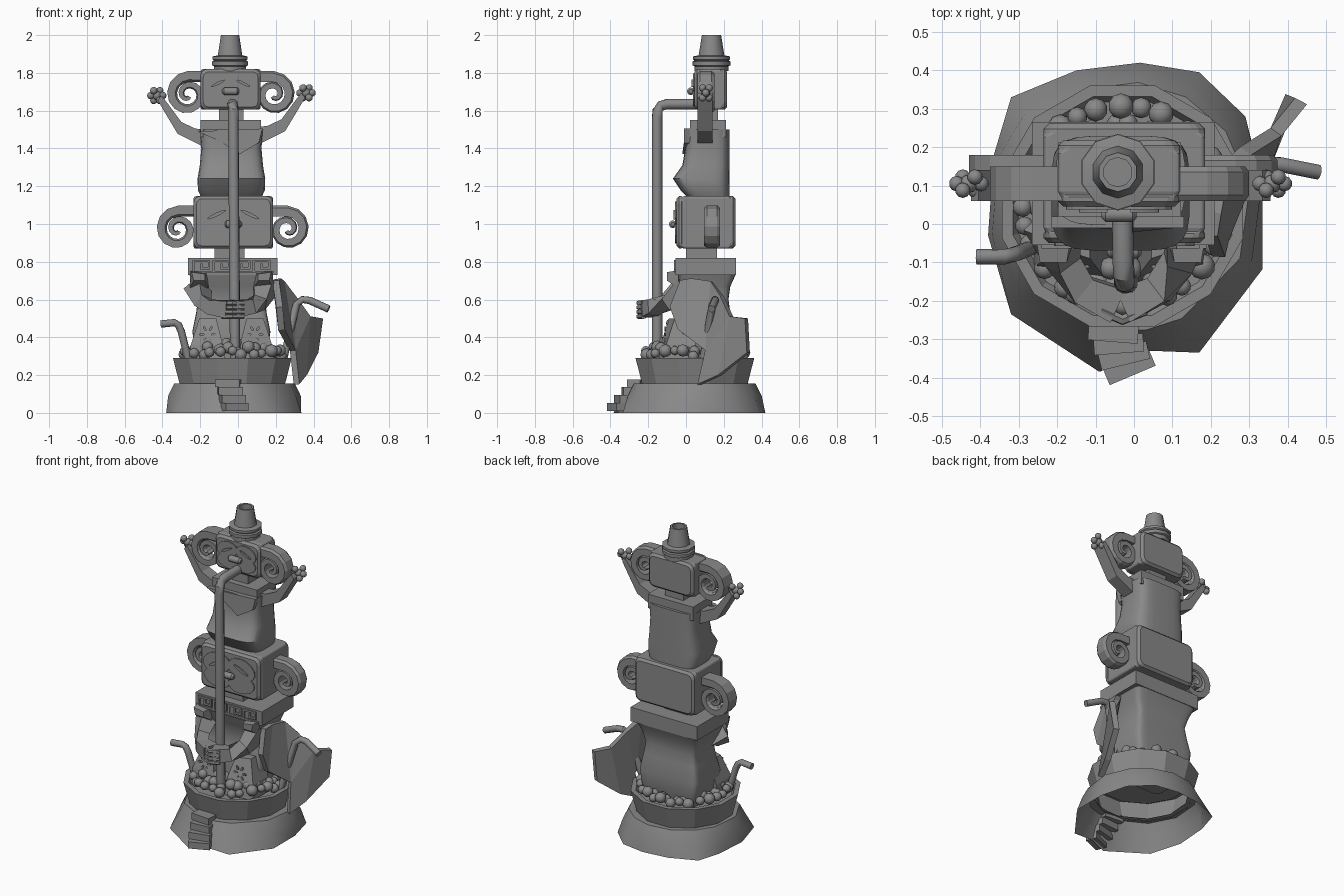
import bpy, bmesh, math, random
from math import sin, cos, pi
from mathutils import Vector

random.seed(4)
if "Cube" in bpy.data.objects:
    bpy.data.objects.remove(bpy.data.objects["Cube"])

stone = bpy.data.materials.new("stone grey")
stone.use_nodes = True
GREY = (0.25, 0.25, 0.25, 1)
stone.diffuse_color = GREY
stone.node_tree.nodes["Principled BSDF"].inputs["Base Color"].default_value = GREY

AX = -0.035  # main vertical axis of the figures


def finish(name, bm, smooth=None):
    bmesh.ops.recalc_face_normals(bm, faces=bm.faces)
    me = bpy.data.meshes.new(name)
    bm.to_mesh(me)
    bm.free()
    me.materials.append(stone)
    ob = bpy.data.objects.new(name, me)
    bpy.context.collection.objects.link(ob)
    if smooth:
        bpy.ops.object.select_all(action='DESELECT')
        ob.select_set(True)
        bpy.context.view_layer.objects.active = ob
        bpy.ops.object.shade_smooth_by_angle(angle=math.radians(smooth))
    return ob


def loft(name, rings, caps=(True, True), smooth=None):
    bm = bmesh.new()
    vs = [[bm.verts.new(p) for p in r] for r in rings]
    n = len(vs[0])
    for a, b in zip(vs, vs[1:]):
        for i in range(n):
            bm.faces.new((a[i], a[(i + 1) % n], b[(i + 1) % n], b[i]))
    for on, ring in zip(caps, (vs[0], vs[-1])):
        if on:
            bm.faces.new(ring)
    return finish(name, bm, smooth)


def box(name, x0, x1, y0, y1, z0, z1, turn=0):
    ring = [(x0, y0), (x1, y0), (x1, y1), (x0, y1)]
    cx, cy = (x0 + x1) / 2, (y0 + y1) / 2
    return loft(name, [[(cx + (x - cx) * cos(turn) - (y - cy) * sin(turn),
                         cy + (x - cx) * sin(turn) + (y - cy) * cos(turn), z) for x, y in ring] for z in (z0, z1)])


def circle(cx, cy, r, z, n, phase=0.0):
    return [(cx + r * cos(2 * pi * i / n + phase), cy + r * sin(2 * pi * i / n + phase), z) for i in range(n)]


def oval(z, x0, x1, y0, y1, p, n=24):
    # squarish oval ring
    f = lambda v: math.copysign(abs(v) ** p, v)
    return [((x0 + x1) / 2 + (x1 - x0) / 2 * f(cos(2 * pi * (i + 0.5) / n)),
             (y0 + y1) / 2 + (y1 - y0) / 2 * f(sin(2 * pi * (i + 0.5) / n)), z) for i in range(n)]


def round_rect(x0, x1, z0, z1, r, y):
    pts = []
    for cx, cz, a0 in ((x1 - r, z1 - r, 0), (x0 + r, z1 - r, 90), (x0 + r, z0 + r, 180), (x1 - r, z0 + r, 270)):
        for a in (0, 30, 60, 90):
            t = math.radians(a0 + a)
            pts.append((cx + r * cos(t), y, cz + r * sin(t)))
    return pts


def pipe(name, pts, radii, sides=10):
    # round or square bar swept along a path
    pts = [Vector(p) for p in pts]
    rr = radii if isinstance(radii, tuple) else (radii,) * len(pts)
    rings = []
    for i, p in enumerate(pts):
        d = (pts[min(i + 1, len(pts) - 1)] - pts[max(i - 1, 0)]).normalized()
        ref = Vector((0.3, 1, 0.1)) if abs(d.y) < 0.8 else Vector((1, 0, 0))
        u = d.cross(ref).normalized()
        v = d.cross(u)
        rings.append([p + rr[i] * (u * cos(2 * pi * k / sides + pi / 4) + v * sin(2 * pi * k / sides + pi / 4))
                      for k in range(sides)])
    return loft(name, rings, smooth=40 if sides > 6 else None)


def balls(name, spots):
    bm = bmesh.new()
    for p, r in spots:
        s = bmesh.ops.create_icosphere(bm, subdivisions=2, radius=r)
        bmesh.ops.translate(bm, verts=s["verts"], vec=p)
    return finish(name, bm, 40)


def plate(name, x, y, z, rx, rz, tilt, depth=0.008):
    # flat oval plate facing the front
    angles = [2 * pi * i / 14 for i in range(14)]
    return loft(name, [[(x + rx * cos(a) * cos(tilt) - rz * sin(a) * sin(tilt), yy,
                         z + rx * cos(a) * sin(tilt) + rz * sin(a) * cos(tilt)) for a in angles]
                       for yy in (y, y - depth)])


# Rocky hollow base with an uneven foot
foot = [(0.016, 0.42), (0.17, 0.395), (0.29, 0.28), (0.335, 0.1), (0.335, -0.117), (0.17, -0.335), (0.04, -0.33),
        (-0.09, -0.385), (-0.32, -0.235), (-0.38, -0.03), (-0.365, 0.18), (-0.32, 0.33), (-0.15, 0.4)]
rings = [[(x, y, 0) for x, y in foot]]
for r, z in ((0.335, 0.09), (0.325, 0.155), (0.27, 0.155)):
    ring = []
    for x, y in foot:
        d = Vector((x + 0.02, y - 0.045, 0))
        d = d.normalized() * r + (d * 0.06 if z < 0.1 else Vector())
        ring.append((d.x - 0.02, d.y + 0.045, z))
    rings.append(ring)
loft("rock_base", rings, (False, False), smooth=45)

# Tub wall with a thick rim and inner floor
tub = ((0.288, 0.15), (0.325, 0.29), (0.295, 0.29), (0.28, 0.265))
loft("tub", [circle(-0.03, 0.047, r, z, 12, 0.26) for r, z in tub], (False, True))

# Twisting front steps
for i in range(4):
    x, y, z = -0.015 - 0.012 * i, -0.367 + 0.03 * i, 0.01 + 0.042 * i
    box("step_%d" % (i + 1), x - 0.067, x + 0.063, y - 0.03, y + 0.04, z, z + 0.042, 0.4 - 0.16 * i)

# Ball filling, piled higher towards the front
spots = []
for ring_r, count in ((0.26, 28), (0.215, 26), (0.165, 18)):
    for i in range(count):
        a = 2 * pi * i / count + random.uniform(-0.06, 0.06)
        x, y = -0.03 + ring_r * cos(a), 0.047 + ring_r * sin(a)
        lift = 0.45 * (0.27 - ring_r) if y < 0 else 0
        spots.append(((x, y, 0.297 + lift + random.uniform(0, 0.03)), random.uniform(0.024, 0.035)))
balls("tub_balls", spots)

# Lower seated figure
loft("lower_torso", [oval(z, AX - w, AX + w, f, b, 0.2) for z, w, f, b in (
    (0.26, 0.17, -0.03, 0.225), (0.34, 0.195, -0.03, 0.245), (0.43, 0.207, -0.03, 0.25), (0.53, 0.187, -0.01, 0.235),
    (0.6, 0.178, 0.0, 0.225), (0.67, 0.2, -0.03, 0.235), (0.73, 0.222, -0.05, 0.262))], smooth=35)
box("lower_collar", -0.265, 0.209, -0.055, 0.265, 0.73, 0.82)
box("lower_neck", -0.125, 0.035, 0.0, 0.165, 0.81, 0.88)

# Key pattern bars on the collar
cell = [(0, 0), (0, 1), (0.82, 1), (0.82, 0.35), (0.42, 0.35), (0.42, 0.65)]
for k in range(4):
    x0, t = -0.235 + k * 0.106, 0.006
    P = [(x0 + u * 0.1, 0.746 + v * 0.058) for u, v in cell]
    P = [(x0 + 0.1, P[0][1])] + P
    for j, ((ax, az), (bx, bz)) in enumerate(zip(P, P[1:])):
        box("key_pattern_%d_%d" % (k, j), min(ax, bx) - t, max(ax, bx) + t, -0.064, -0.054,
            min(az, bz) - t, max(az, bz) + t)

for s, side in ((-1, "right"), (1, "left")):
    # Draped leg with a flower sprig
    leg = []
    for z, a, b, f in ((0.27, 0.03, 0.225, -0.15), (0.36, 0.045, 0.215, -0.135), (0.5, 0.08, 0.17, -0.09)):
        leg.append([(AX + s * a, f, z), (AX + s * b, f + 0.03, z), (AX + s * b, 0.05, z), (AX + s * a, 0.05, z)])
    loft(side + "_draped_leg", leg)
    for i in range(6):
        a = pi * i / 3
        plate("%s_petal_%d" % (side, i), AX + s * 0.125 + 0.032 * cos(a), -0.107, 0.415 + 0.036 * sin(a),
              0.014, 0.007, a)
    # Arm reaching to the pipe, with sleeve
    pipe(side + "_lower_arm", [(AX + s * 0.18, 0.0, 0.665), (AX + s * 0.15, -0.1, 0.585), (AX + s * 0.1, -0.17, 0.56),
                               (AX + s * 0.01, -0.21, 0.55)], (0.075, 0.05, 0.053, 0.065), 4)
    loft(side + "_sleeve", [[(AX + s * a, -0.04, z) for a, z in ((0.22, 0.755), (0.13, 0.74), (0.12, 0.66), (0.22, 0.66))],
                            [(AX + s * a, -0.1, z) for a, z in ((0.21, 0.745), (0.14, 0.735), (0.14, 0.7), (0.2, 0.7))]])
for i in range(4):
    z = 0.51 + i * 0.024
    pipe("finger_%d" % i, [(-0.085, -0.225, z), (-0.03, -0.25, z), (0.03, -0.225, z)], 0.014, 6)


def head(name, x0, x1, y0, y1, z0, z1):
    # rounded front and back slabs around a square core
    e = 0.014
    loft(name, [round_rect(x0 + i, x1 - i, z0 + i, z1 - i, r, y) for i, r, y in (
        (e, 0.03, y0), (0, 0.035, y0 + e), (0, 0.03, y0 + 0.025), (e / 4, 0.015, y0 + 0.03),
        (0, 0.012, y0 + 0.04), (0, 0.012, y1 - 0.035), (0, 0.03, y1 - 0.025), (0, 0.035, y1 - e), (e, 0.03, y1))])
    cx, cz, w, h = (x0 + x1) / 2, (z0 + z1) / 2, x1 - x0, z1 - z0
    for s, side in ((-1, "right"), (1, "left")):
        x = cx + s * w * 0.21
        plate("%s_%s_eye_mask" % (name, side), x, y0 + 0.002, cz + h * 0.15, w * 0.23, h * 0.24, -s * 0.2, 0.009)
        plate("%s_%s_eye_slit" % (name, side), x, y0 - 0.006, cz + h * 0.15, w * 0.13, h * 0.035, -s * 0.45, 0.009)
        plate("%s_%s_cheek" % (name, side), x, y0 + 0.002, cz - h * 0.2, w * 0.22, h * 0.2, s * 0.15, 0.009)
    pipe(name + "_mouth", [(cx + dx, y0 - 0.02, cz - 0.01) for dx in (-0.045, -0.035, 0.035, 0.045)],
         (0.01, 0.02, 0.02, 0.01))


def ear(name, s, attach, cx, cz, y0, y1):
    # thick curled ribbon spiralling outward from the head side
    n, reach = 22, 0.096
    path = [(attach, cz + reach, 0.029)]
    for i in range(n):
        t = i / n
        a, r = pi / 2 + t * 3.3 * pi, reach * (1 - t) ** 0.7
        path.append((cx - s * r * cos(a), cz + r * sin(a), 0.029 - 0.019 * t))
    rings = []
    for i, (x, z, h) in enumerate(path):
        a, b = path[max(i - 1, 0)], path[min(i + 1, n)]
        d = Vector((b[0] - a[0], b[1] - a[1])).normalized() * h
        rings.append([(x - d.y * k, y, z + d.x * k) for k, y in
                      ((0.6, y0), (1, y0 + 0.015), (1, y1 - 0.015), (0.6, y1), (-1, y1), (-1, y0))])
    loft(name, rings)


head("lower_head", -0.235, 0.185, -0.05, 0.262, 0.87, 1.147)
head("upper_head", -0.198, 0.12, 0.045, 0.218, 1.605, 1.82)
ear("lower_right_ear", -1, -0.22, -0.318, 0.972, 0.095, 0.18)
ear("lower_left_ear", 1, 0.17, 0.262, 0.972, 0.095, 0.18)
ear("upper_right_ear", -1, -0.18, -0.263, 1.685, 0.06, 0.15)
ear("upper_left_ear", 1, 0.1, 0.188, 1.685, 0.06, 0.15)

# Upper figure: pot belly, shoulders and pointed bib
loft("upper_torso", [oval(z, AX - w, AX + w, f, 0.23, 0.45) for z, w, f in (
    (1.14, 0.16, 0.01), (1.18, 0.178, -0.03), (1.24, 0.18, -0.07), (1.31, 0.168, -0.02), (1.4, 0.16, -0.005),
    (1.5, 0.168, -0.003))], smooth=35)
box("upper_shoulders", -0.198, 0.122, 0.02, 0.212, 1.46, 1.55)
box("upper_neck", -0.1, 0.03, 0.06, 0.17, 1.54, 1.62)
loft("pointed_bib", [[(-0.215, y, 1.49), (0.13, y, 1.505), (0.11, y, 1.43), (0.01, y - 0.01, 1.37), (-0.1, y, 1.44)]
                     for y in (-0.01, 0.02)])

# Raised arms with bead hands
for s, side in ((-1, "right"), (1, "left")):
    rise = 0.014 if s > 0 else 0
    arm = [(0.13, 1.5, 1.41), (0.19, 1.505, 1.44), (0.265, 1.54, 1.478), (0.335, 1.635, 1.595), (0.37, 1.68, 1.655)]
    loft(side + "_raised_arm", [[(AX + s * (x - o), y, z + rise) for o, z, y in
                                 ((0, hi, 0.06), (-0.02, lo, 0.06), (-0.02, lo, 0.14), (0, hi, 0.14))]
                                for x, hi, lo in arm])
    c = Vector((AX + s * 0.395, 0.105, 1.68 + rise))
    cluster = [(c, 0.024)] + [(c + Vector((0.032 * cos(a), 0.02 * sin(2 * a), 0.03 * sin(a))), 0.02)
                              for a in (2 * pi * i / 6 for i in range(6))]
    balls(side + "_bead_hand", cluster)

# Ringed chimney hat with an open top
hat = ((0.09, 1.81), (0.09, 1.835), (0.1, 1.84), (0.1, 1.86), (0.09, 1.865), (0.098, 1.872), (0.098, 1.887),
       (0.068, 1.893), (0.051, 2.0), (0.038, 2.0), (0.038, 1.9))
loft("chimney_hat", [circle(-0.042, 0.135, r, z, 10, pi / 10) for r, z in hat], smooth=40)

# Long drinking pipe and side pipes
pipe("drinking_pipe", [(-0.03, 0.06, 1.635), (-0.028, -0.1, 1.635), (-0.026, -0.132, 1.625), (-0.025, -0.15, 1.6),
                       (-0.025, -0.153, 1.56), (-0.015, -0.153, 0.28)], 0.028)
pipe("right_side_pipe", [(-0.41, -0.085, 0.47), (-0.335, -0.085, 0.478), (-0.315, -0.08, 0.465),
                         (-0.3, -0.075, 0.43), (-0.265, -0.06, 0.29)], 0.02)
pipe("left_side_pipe", [(0.48, 0.135, 0.55), (0.38, 0.155, 0.595), (0.34, 0.155, 0.6), (0.31, 0.14, 0.575),
                        (0.24, 0.09, 0.28)], 0.02)

# Bent side slab leaning over the tub rim
outline = [(0.2, -0.03, 0.7), (0.21, 0.03, 0.71), (0.23, 0.135, 0.695), (0.29, 0.19, 0.62), (0.37, 0.24, 0.51),
           (0.435, 0.32, 0.5), (0.41, 0.33, 0.32), (0.35, 0.18, 0.2), (0.31, 0.07, 0.15), (0.29, 0.11, 0.33),
           (0.23, -0.04, 0.44), (0.22, -0.085, 0.56)]
bm = bmesh.new()
v = [bm.verts.new(p) for p in outline]
for f in ((0, 1, 10, 11), (1, 2, 9, 10), (2, 3, 9), (3, 4, 9), (4, 7, 8, 9), (4, 5, 6, 7)):
    bm.faces.new([v[i] for i in f])
slab = finish("side_slab", bm)
mod = slab.modifiers.new("thickness", 'SOLIDIFY')
mod.thickness = 0.035
mod.offset = 0
